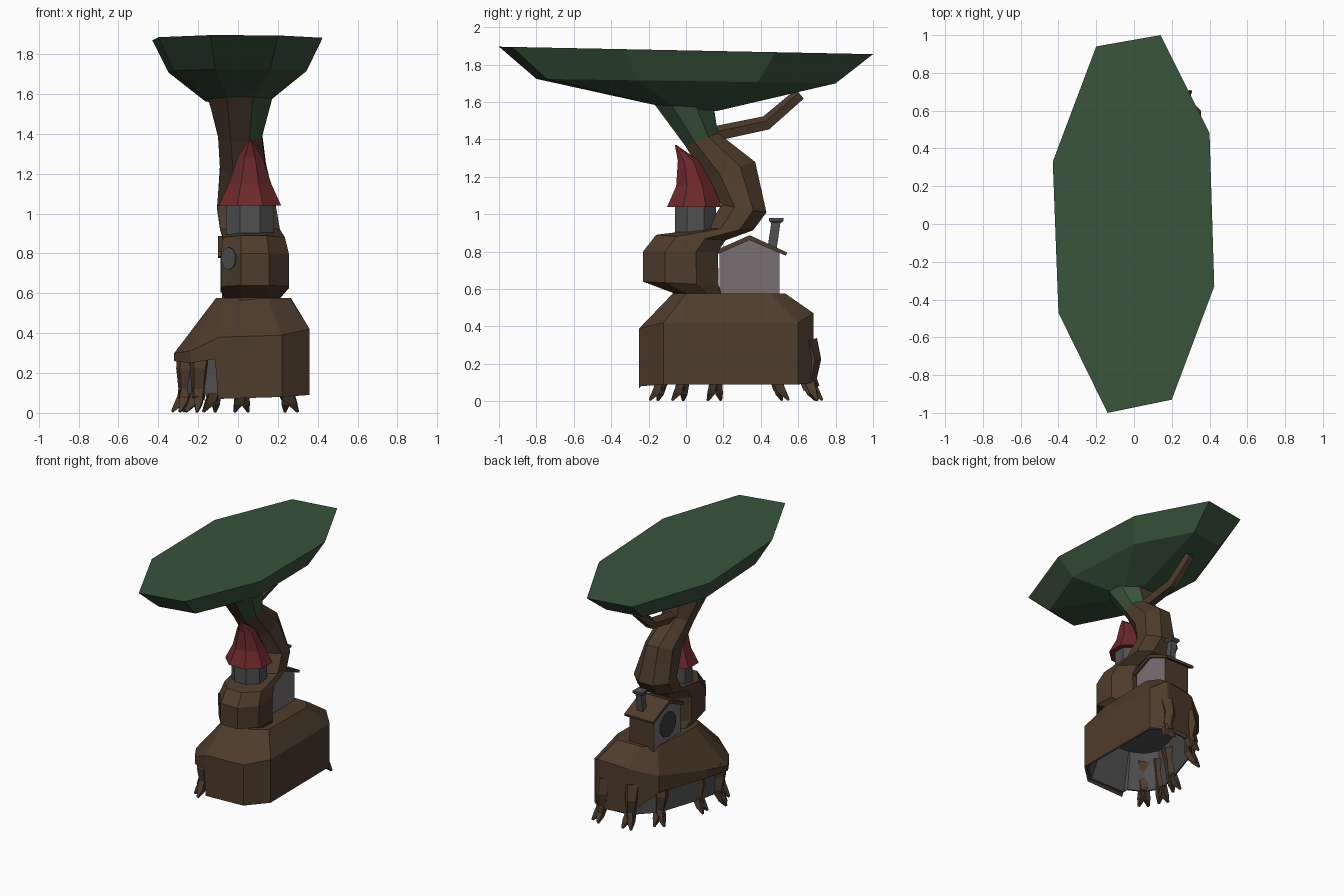
import bpy, bmesh, math
from mathutils import Vector as V

if "Cube" in bpy.data.objects:
    bpy.data.objects.remove(bpy.data.objects["Cube"])


def mat(name, r, g, b):
    m = bpy.data.materials.new(name)
    m.diffuse_color = (r, g, b, 1)
    m.use_nodes = True
    m.node_tree.nodes["Principled BSDF"].inputs["Base Color"].default_value = m.diffuse_color
    return m


BROWN = mat("bark brown", .076, .045, .025)
GREEN = mat("leaf green", .041, .088, .043)
RED = mat("roof red", .150, .021, .024)
GRAY = mat("stone gray", .083, .080, .080)
DARK = mat("dark gray", .042, .042, .044)
PLASTER = mat("plaster", .188, .158, .165)


def build(name, bm, *mats):
    bmesh.ops.recalc_face_normals(bm, faces=bm.faces[:])
    me = bpy.data.meshes.new(name)
    bm.to_mesh(me)
    bm.free()
    for m in mats:
        me.materials.append(m)
    ob = bpy.data.objects.new(name, me)
    bpy.context.collection.objects.link(ob)
    return ob


def loft(name, rings, *mats):
    """Skin a list of equal-length rings of points and cap both ends."""
    bm = bmesh.new()
    vs = [[bm.verts.new(p) for p in r] for r in rings]
    n = len(vs[0])
    for a, b in zip(vs, vs[1:]):
        for i in range(n):
            bm.faces.new((a[i], a[(i + 1) % n], b[(i + 1) % n], b[i]))
    bm.faces.new(vs[0][::-1])
    bm.faces.new(vs[-1])
    return build(name, bm, *mats)


def ring(c, u, v, n=8):
    """Polygon with flat sides facing u and v, reaching exactly u and v."""
    k = 1 / math.cos(math.pi / n)
    angs = [math.tau * (i + .5) / n for i in range(n)]
    return [V(c) + V(u) * k * math.cos(a) + V(v) * k * math.sin(a) for a in angs]


def tube(name, pts, radii, m, n=5):
    pts = [V(p) for p in pts]
    rings = []
    for i, p in enumerate(pts):
        t = (pts[min(i + 1, len(pts) - 1)] - pts[max(i - 1, 0)]).normalized()
        u = t.cross(V((1, .01, 0))).normalized()
        rings.append(ring(p, u * radii[i], t.cross(u) * radii[i], n))
    return loft(name, rings, m)


def disc(name, c, normal, r, m, lo=0, hi=.009, n=10):
    nrm = V(normal).normalized()
    side = nrm.cross(V((0, 0, 1))).normalized()
    up = side.cross(nrm)
    return loft(name, [ring(V(c) + nrm * d, side * r, up * r, n) for d in (lo, hi)], m)


# --- hollow mound: shoulder points, top points, and the height of the lower lip
shoulder = [(-.10, -.25, .38), (.22, -.25, .39), (.36, -.12, .42), (.355, .60, .42),
            (.27, .68, .47), (.255, .683, .47), (.02, .66, .45), (-.15, .54, .40),
            (-.28, .15, .33), (-.32, -.05, .30), (-.24, -.18, .31), (-.115, -.245, .37)]
top = [(-.07, -.05), (.15, -.07), (.26, .0), (.265, .45), (.21, .53), (.20, .53),
       (.02, .53), (-.08, .46), (-.11, .2), (-.11, .05), (-.1, 0), (-.075, -.045)]
foot = [.07, .08, .09, .09, .10, .10, .11, .27, .27, .26, .25, .27]
wall = [.965 if f < .2 else .87 for f in foot]
mid = V((.06, .2))


def inset(i, k):
    p = V(shoulder[i][:2])
    return mid + (p - mid) * k


N = range(len(shoulder))
mound = loft("root_mound", [[(*inset(i, .72), .37) for i in N],
                            [(*inset(i, wall[i] - .03), .095) for i in N],
                            [(*inset(i, wall[i]), .095) for i in N],
                            [(*inset(i, wall[i]), foot[i] + .02) for i in N],
                            [(x, y, foot[i]) for i, (x, y, z) in enumerate(shoulder)],
                            shoulder, [(x, y, .577) for x, y in top]], BROWN, GRAY)
# stone cave walls inside and out, and the ceiling cap
for poly in mound.data.polygons:
    if poly.index < 3 * len(N) or poly.index == 6 * len(N):
        poly.material_index = 1

# --- roots around the open side, each with splayed toes
for i in range(5, 11):
    p = V(shoulder[i][:2])
    out = (p - mid).normalized()
    side = V((-out.y, out.x))
    o0 = .035 if i < 7 else -.01

    def at(o, s, z):
        return (*(p + out * (o + o0) + side * s), z)
    tube(f"root_{i}", [at(-.08, 0, .32), at(-.05, .012, .22), at(-.06, 0, .12),
                       at(-.04, .01, .07)], (.05, .04, .032, .028), BROWN)
    for s in (-1, 1):
        tube(f"root_toe_{i}_{s}", [at(-.06, .005 * s, .11), at(-.03, .02 * s, .05),
                                   at(0, .035 * s, .006)], (.026, .02, .006), BROWN, 4)

# --- winding trunk: (front y,z), (back y,z), x range
sections = [(-.07, .55, .20, .55, -.08, .22), (-.07, .58, .19, .57, -.07, .21),
            (-.23, .64, .175, .62, -.085, .255), (-.23, .80, .17, .80, -.085, .255),
            (-.16, .89, .21, .86, -.075, .235), (.11, .925, .36, .915, -.09, .21),
            (.19, 1.05, .43, 1.01, -.105, .19), (.10, 1.19, .37, 1.28, -.09, .14),
            (.0, 1.36, .17, 1.435, -.10, .12), (-.17, 1.59, .15, 1.565, -.15, .17)]
trunk = loft("trunk", [ring(((x0 + x1) / 2, (f + b) / 2, (fz + bz) / 2),
                            ((x1 - x0) / 2, 0, 0), (0, (b - f) / 2, (bz - fz) / 2))
                       for f, fz, b, bz, x0, x1 in sections], BROWN, GREEN)
# mossy right side of the neck
for poly in trunk.data.polygons:
    if poly.center.z > 1.44 and poly.normal.x > .3:
        poly.material_index = 1

tube("branch", [(.02, .10, 1.415), (.0, .43, 1.485), (-.01, .61, 1.64)],
     (.036, .034, .029), BROWN)
disc("trunk_window", (-.046, -.161, .775), (-.76, -.65, 0), .054, GRAY, -.004, .004)

# --- leaf canopy, a tilted shallow dish
rim = [(.14, 1.0), (.40, .48), (.425, -.33), (.20, -.93),
       (-.14, -1.0), (-.40, -.47), (-.43, .33), (-.20, .94)]
loft("canopy", [[(x * kx, y * ky, z - tilt * y) for x, y in rim] for kx, ky, z, tilt in
                ((.38, .165, 1.568, .016), (.81, .80, 1.712, .012), (1, 1, 1.876, .02))], GREEN)

# --- turret with bent red roof
tx, ty = .06, .05
loft("turret", [ring((tx, ty, z), (.12, 0, 0), (0, .11, 0)) for z in (.86, 1.05)], GRAY)
loft("turret_roof", [ring((tx, y, z), (r, 0, 0), (0, r * .93, 0)) for y, z, r in
                     ((.045, 1.04, .157), (.047, 1.15, .107), (.014, 1.285, .062),
                      (-.055, 1.37, .005))], RED)

# --- cottage behind the trunk, gables facing left and right
gable = [(.18, .55), (.50, .55), (.50, .80), (.34, .872), (.18, .80)]
house = loft("house", [[(x, y, z) for y, z in gable] for x in (-.08, .13)], PLASTER, BROWN)
for poly in house.data.polygons:
    if abs(poly.normal.y) > .9:
        poly.material_index = 1
slab = [(.165, .785), (.34, .862), (.535, .778), (.54, .796), (.34, .888), (.165, .81)]
loft("house_roof", [[(x, y, z) for y, z in slab] for x in (-.10, .145)], BROWN)
disc("house_window", (-.08, .34, .70), (-1, 0, 0), .09, DARK)
tube("chimney", [(.05, .455, .78), (.05, .482, .965)], (.024, .024), GRAY, 4)
loft("chimney_cap", [ring((.05, .482, z), (r, 0, 0), (0, r, 0), 4)
                     for z, r in ((.955, .03), (.965, .038), (.98, .038))], GRAY)
